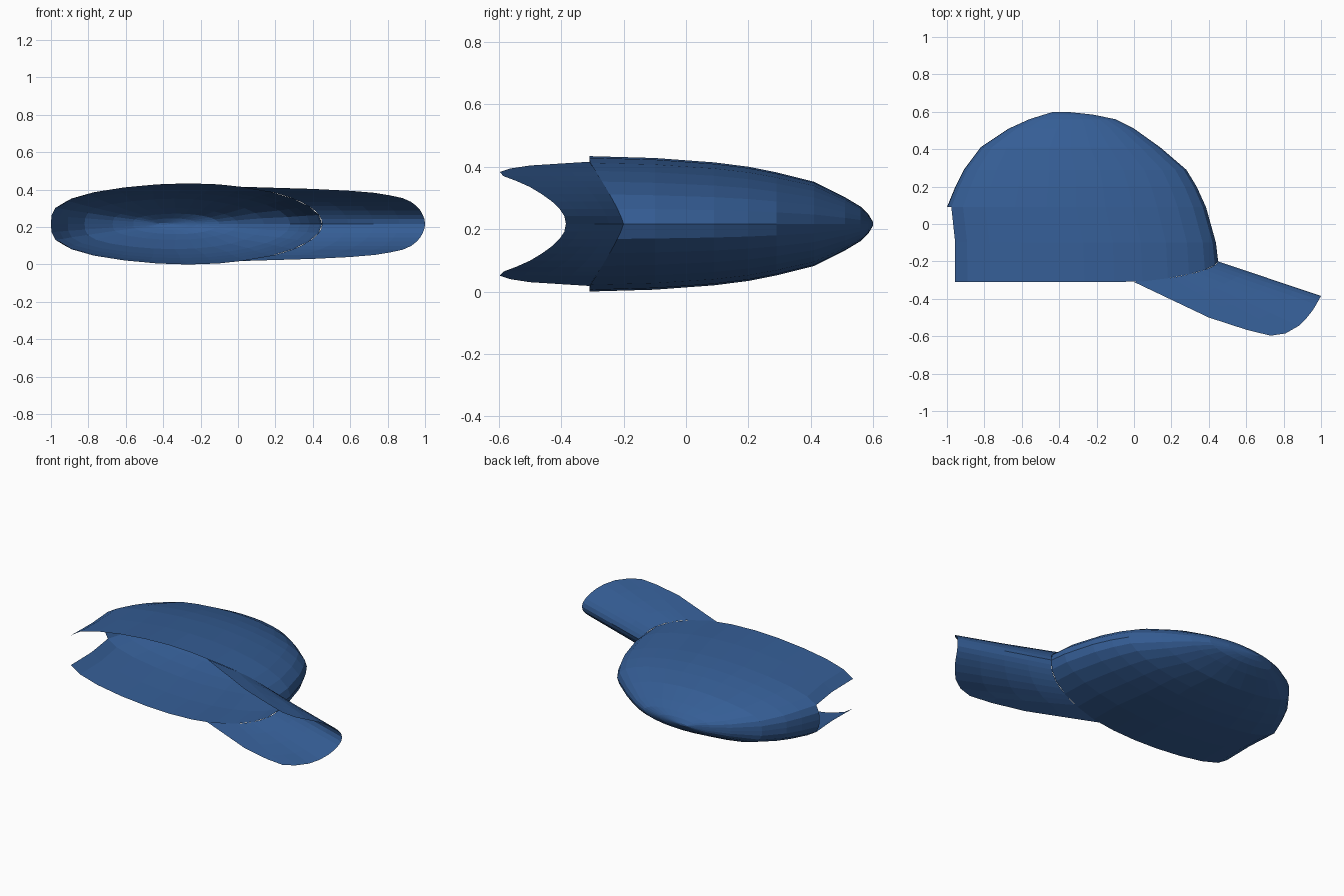
import bpy, bmesh, math

if "Cube" in bpy.data.objects:
    bpy.data.objects.remove(bpy.data.objects["Cube"])

ZC = 0.217      # mid plane of the flattened cap
N = 28          # sides of the crown

blue = bpy.data.materials.new("blue_cloth")
blue.diffuse_color = (0.035, 0.11, 0.30, 1)
blue.use_nodes = True
blue.node_tree.nodes["Principled BSDF"].inputs["Base Color"].default_value = blue.diffuse_color


def finish(bm, name):
    bmesh.ops.remove_doubles(bm, verts=bm.verts, dist=0.0005)
    bmesh.ops.recalc_face_normals(bm, faces=bm.faces)
    me = bpy.data.meshes.new(name)
    bm.to_mesh(me)
    bm.free()
    me.materials.append(blue)
    ob = bpy.data.objects.new(name, me)
    bpy.context.collection.objects.link(ob)
    return ob


def rim_y(x, z):
    # the rim is level, lifting over the forehead where the brim joins
    if x < 0:
        return -0.31
    return max(-0.31, -0.20 - 0.11 * (abs(z) / 0.2) ** 1.2)


# Crown: rings of (y, back x, front x, half thickness)
LEVELS = [(-0.31, -0.98, 0.45, 0.217), (-0.10, -0.98, 0.438, 0.211),
          (0.09, -1.00, 0.385, 0.197), (0.20, -0.955, 0.335, 0.183),
          (0.29, -0.91, 0.28, 0.165), (0.41, -0.82, 0.14, 0.135),
          (0.51, -0.67, 0.00, 0.085), (0.56, -0.56, -0.10, 0.055),
          (0.585, -0.48, -0.22, 0.030), (0.60, -0.43, -0.36, 0.005)]
bm = bmesh.new()
rings = []
for i, (y, xl, xr, w) in enumerate(LEVELS):
    mid, half = (xl + xr) / 2, (xr - xl) / 2
    ring = []
    for k in range(N):
        a = 2 * math.pi * k / N
        c, z = math.cos(a), w * math.sin(a)
        if c < 0:   # blunter back
            c = -(-c + 0.9 * (-c) ** 3 * (1 + c))
        x = mid + half * c
        ring.append(bm.verts.new((x, rim_y(x, z) if i == 0 else y, ZC + z)))
    rings.append(ring)
for i in range(len(rings) - 1):
    for k in range(N):
        # adjuster opening at the back
        if i < 2 and N // 2 - 2 <= k < N // 2 + 2:
            continue
        j = (k + 1) % N
        bm.faces.new((rings[i][k], rings[i][j], rings[i + 1][j], rings[i + 1][k]))
bm.faces.new(rings[-1])
finish(bm, "crown")

# Brim: outer edge as (half width, x, y) from the centre to the corner
TIP = [(0, 1.0, -0.385), (0.025, 0.997, -0.39), (0.048, 0.988, -0.405),
       (0.072, 0.975, -0.43), (0.095, 0.955, -0.462), (0.118, 0.925, -0.50),
       (0.138, 0.88, -0.545), (0.153, 0.81, -0.585), (0.166, 0.73, -0.597)]
# side edge from the crown to the corner
SIDE = [(0.199, 0.0, -0.31), (0.193, 0.2, -0.405), (0.187, 0.4, -0.50),
        (0.177, 0.6, -0.565), (0.166, 0.73, -0.597)]
STEPS = len(SIDE) - 1
bm = bmesh.new()
for s in (1, -1):
    lines = []
    for z, x, y in TIP:
        rx = -0.265 + 0.715 * math.sqrt(1 - (z / 0.217) ** 2)
        ry = rim_y(rx, z)
        lines.append([(rx + (x - rx) * t / STEPS, ry + (y - ry) * t / STEPS, ZC + s * z)
                      for t in range(STEPS + 1)])
    lines.append([(x, y, ZC + s * z) for z, x, y in SIDE])
    grid = [[bm.verts.new(p) for p in line] for line in lines]
    for a, b in zip(grid, grid[1:]):
        for t in range(STEPS):
            bm.faces.new((a[t], a[t + 1], b[t + 1], b[t]))
finish(bm, "brim")
